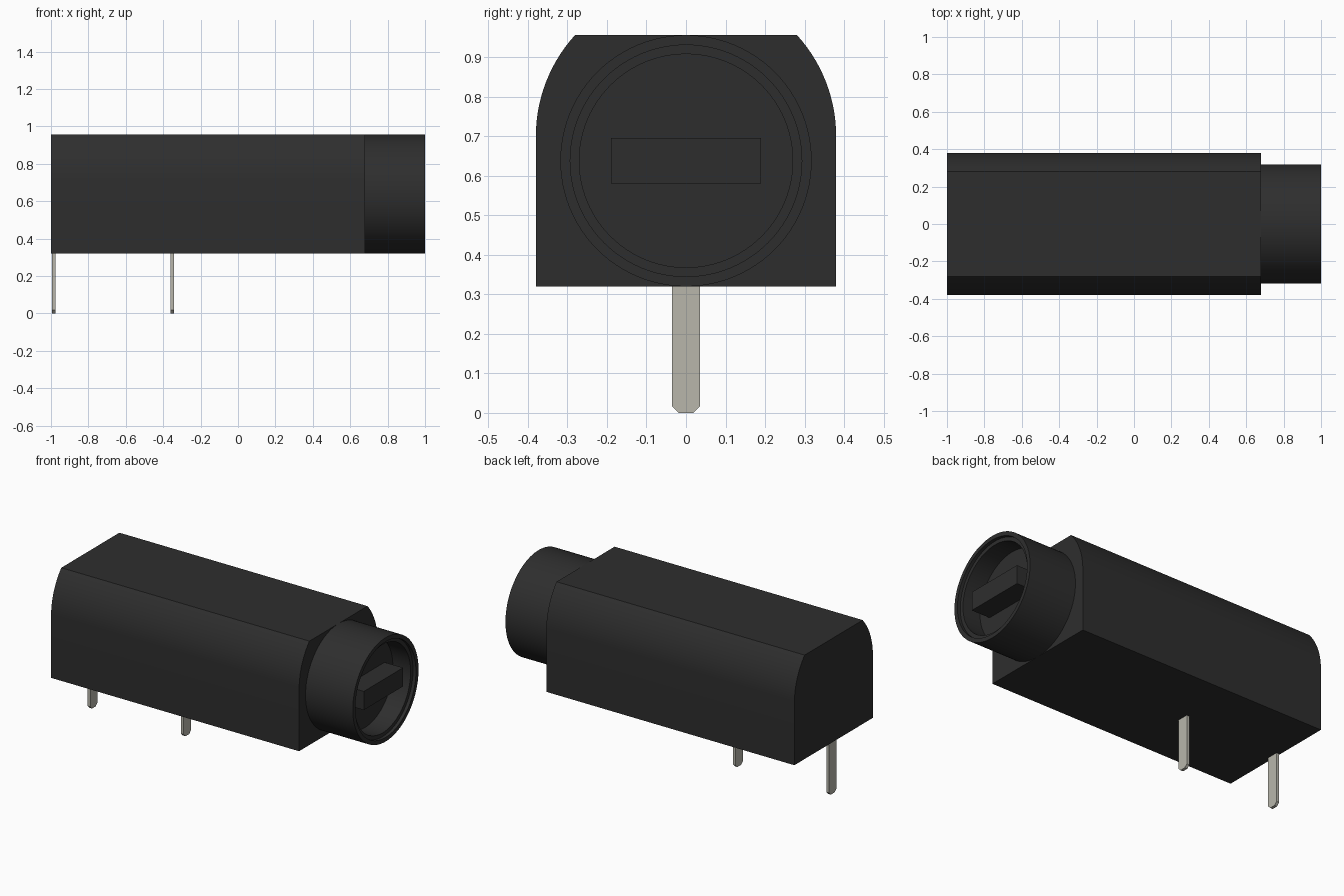
import bpy, bmesh, math
from mathutils import Vector

if "Cube" in bpy.data.objects:
    bpy.data.objects.remove(bpy.data.objects["Cube"], do_unlink=True)


def material(name, rgb):
    m = bpy.data.materials.new(name)
    m.use_nodes = True
    m.diffuse_color = (*rgb, 1)
    m.node_tree.nodes["Principled BSDF"].inputs["Base Color"].default_value = (*rgb, 1)
    return m


black = material("black plastic", (0.027, 0.027, 0.027))
metal = material("tinned metal", (0.48, 0.47, 0.41))


def finish(name, bm, mat):
    bmesh.ops.recalc_face_normals(bm, faces=bm.faces)
    me = bpy.data.meshes.new(name)
    bm.to_mesh(me)
    bm.free()
    me.materials.append(mat)
    ob = bpy.data.objects.new(name, me)
    bpy.context.collection.objects.link(ob)
    bpy.ops.object.select_all(action="DESELECT")
    ob.select_set(True)
    bpy.context.view_layer.objects.active = ob
    bpy.ops.object.shade_smooth_by_angle(angle=math.radians(30))
    return ob


def prism(name, outline, x0, x1, mat):
    """Extrude a (y, z) outline along x."""
    bm = bmesh.new()
    face = bm.faces.new([bm.verts.new((x0, y, z)) for y, z in outline])
    ext = bmesh.ops.extrude_face_region(bm, geom=[face])
    moved = [v for v in ext["geom"] if isinstance(v, bmesh.types.BMVert)]
    bmesh.ops.translate(bm, verts=moved, vec=(x1 - x0, 0, 0))
    return finish(name, bm, mat)


def lathe(name, profile, cz, mat, steps=96):
    """Spin an (x, radius) profile around the x axis at height cz."""
    bm = bmesh.new()
    vs = [bm.verts.new((x, 0, cz + r)) for x, r in profile]
    es = [bm.edges.new(p) for p in zip(vs, vs[1:])]
    bmesh.ops.spin(bm, geom=vs + es, cent=(0, 0, cz), axis=(1, 0, 0),
                   angle=math.tau, steps=steps)
    bmesh.ops.remove_doubles(bm, verts=bm.verts, dist=1e-4)
    return finish(name, bm, mat)


BOTTOM, TOP, HALF = 0.32, 0.956, 0.38
ARC_Z, AXIS_Z = 0.70, 0.638

# Housing: square bottom, rounded shoulders, flat top
end = math.asin((TOP - ARC_Z) / HALF)
arc = [(HALF * math.cos(end * i / 14), ARC_Z + HALF * math.sin(end * i / 14))
       for i in range(15)]
side = [(HALF, BOTTOM)] + arc
prism("housing", side + [(-y, z) for y, z in reversed(side)], -1.0, 0.68, black)

# Round collar with stepped rim and recessed floor
lathe("collar", [(0.68, 0.318), (1.0, 0.318), (1.0, 0.293), (0.98, 0.293),
                 (0.98, 0.27), (0.86, 0.27), (0.86, 0.0)], AXIS_Z, black)

# Grip bar across the recess
bar = [(-0.19, 0.581), (0.19, 0.581), (0.19, 0.695), (-0.19, 0.695)]
prism("grip_bar", bar, 0.85, 0.985, black)

# Solder pins with chamfered tips
pin = [(-0.018, 0), (0.018, 0), (0.035, 0.017), (0.035, 0.33),
       (-0.035, 0.33), (-0.035, 0.017)]
for name, x in (("rear_pin", -0.985), ("middle_pin", -0.352)):
    prism(name, pin, x - 0.009, x + 0.009, metal)
